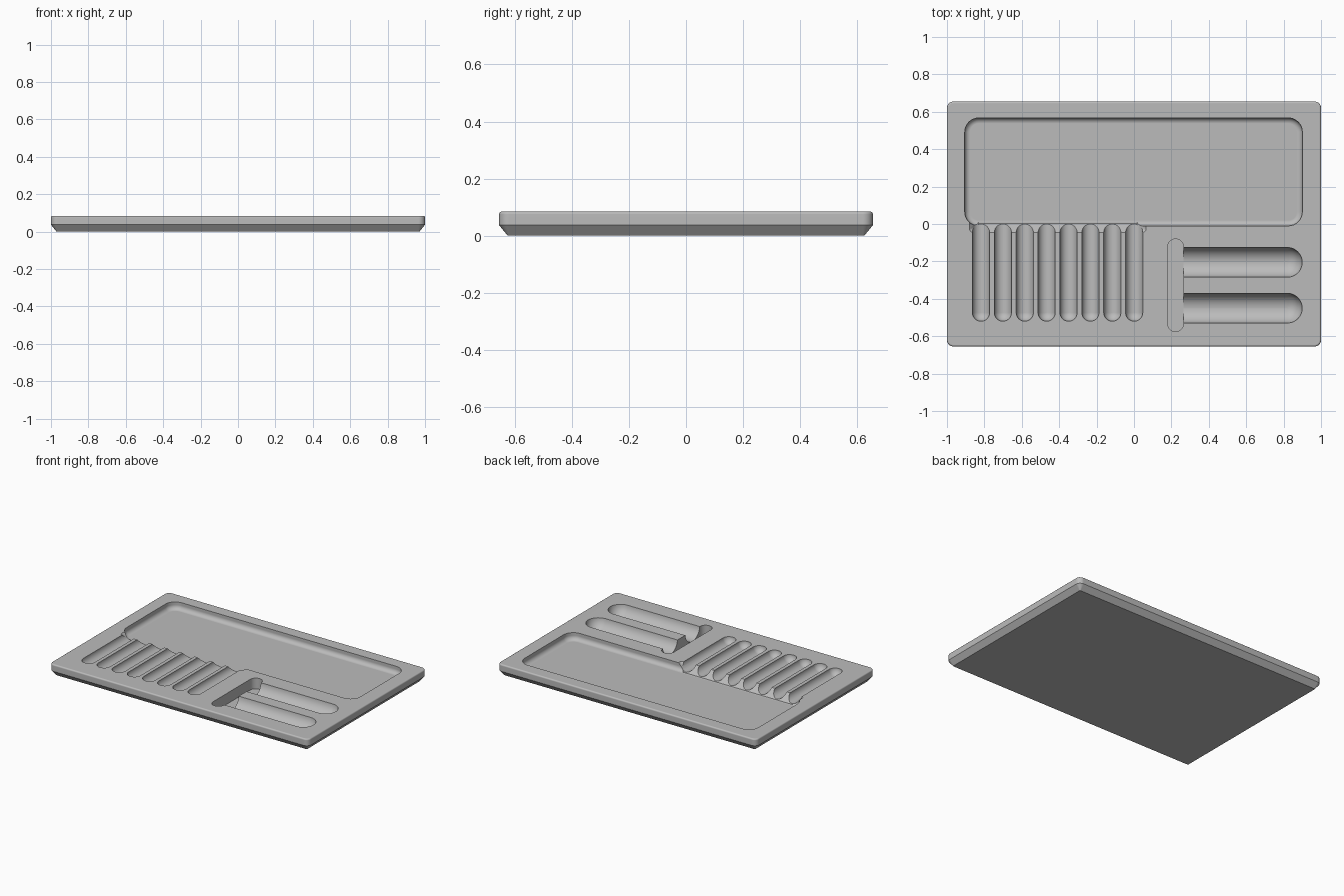
import bpy, bmesh
from math import sin, cos, pi

if "Cube" in bpy.data.objects:
    bpy.data.objects.remove(bpy.data.objects["Cube"])

TOP = 0.085

grey = bpy.data.materials.new("plain grey")
grey.use_nodes = True
grey.diffuse_color = (0.5, 0.5, 0.5, 1)
grey.node_tree.nodes["Principled BSDF"].inputs["Base Color"].default_value = (0.5, 0.5, 0.5, 1)


def loft(name, x0, x1, y0, y1, radius, profile, steps=8):
    """Solid of stacked rounded rectangles; profile lists (z, inset) upwards."""
    bm = bmesh.new()
    rings = []
    for z, inset in profile:
        r = max(radius - inset, 0.0004)
        a, b, c, d = x0 + inset + r, x1 - inset - r, y0 + inset + r, y1 - inset - r
        ring = []
        for k, (cx, cy) in enumerate([(b, d), (a, d), (a, c), (b, c)]):
            for i in range(steps + 1):
                t = (k + i / steps) * pi / 2
                ring.append(bm.verts.new((cx + r * cos(t), cy + r * sin(t), z)))
        rings.append(ring)
    n = len(rings[0])
    for low, high in zip(rings, rings[1:]):
        for i in range(n):
            j = (i + 1) % n
            bm.faces.new((low[i], low[j], high[j], high[i]))
    bm.faces.new(rings[0][::-1])
    bm.faces.new(rings[-1])
    bmesh.ops.remove_doubles(bm, verts=bm.verts, dist=0.00001)
    bmesh.ops.recalc_face_normals(bm, faces=bm.faces)
    mesh = bpy.data.meshes.new(name)
    bm.to_mesh(mesh)
    bm.free()
    mesh.materials.append(grey)
    obj = bpy.data.objects.new(name, mesh)
    bpy.context.collection.objects.link(obj)
    return obj


def fillet(floor, r, steps=10):
    """Quarter-round from the floor up to the wall, carried past the top."""
    arc = [(i + 0.1 * (i == 0)) / steps * pi / 2 for i in range(steps + 1)]
    return [(floor + r - r * cos(t), r - r * sin(t)) for t in arc] + [(TOP + 0.02, 0)]


# Tray slab: chamfered foot and softened top edge
tray = loft("tray", -1, 1, -0.655, 0.655, 0.035,
            [(0, 0.03), (0.037, 0), (0.075, 0), (0.079, 0.001),
             (0.082, 0.003), (0.084, 0.006), (TOP, 0.01)])

cutters = []

# Wide pocket and the sloped lip in front of it
cutters.append(loft("pocket_cutter", -0.905, 0.9, -0.01, 0.567, 0.075, fillet(0.035, 0.03)))
cutters.append(loft("lip_cutter", -0.88, 0.065, -0.045, 0.2, 0.02,
                    [(0.036, 0.049), (TOP, 0), (TOP + 0.02, 0)]))

# Eight small grooves running into the pocket
for i in range(8):
    x = -0.818 + 0.117 * i
    cutters.append(loft("small_groove_cutter", x - 0.046, x + 0.046, -0.52, 0.06,
                        0.046, fillet(0.04, 0.046)))

# Finger slot joining two large grooves
cutters.append(loft("slot_cutter", 0.18, 0.265, -0.575, -0.08, 0.0425,
                    [(0.01, 0), (TOP + 0.02, 0)]))
for y in (-0.205, -0.45):
    cutters.append(loft("large_groove_cutter", 0.186, 0.9, y - 0.08, y + 0.08,
                        0.08, fillet(0.012, 0.08), 12))

# Carve the slab
for cutter in cutters:
    cut = tray.modifiers.new("carve", "BOOLEAN")
    cut.operation = "DIFFERENCE"
    cut.solver = "EXACT"
    cut.object = cutter
carved = bpy.data.meshes.new_from_object(
    tray.evaluated_get(bpy.context.evaluated_depsgraph_get()))
tray.modifiers.clear()
tray.data = carved
for cutter in cutters:
    bpy.data.objects.remove(cutter)

# Smooth the rounded hollows, keep the rims crisp
bpy.ops.object.select_all(action="DESELECT")
tray.select_set(True)
bpy.context.view_layer.objects.active = tray
bpy.ops.object.shade_smooth_by_angle(angle=pi / 7)
weighted = tray.modifiers.new("even_shading", "WEIGHTED_NORMAL")
weighted.keep_sharp = True
